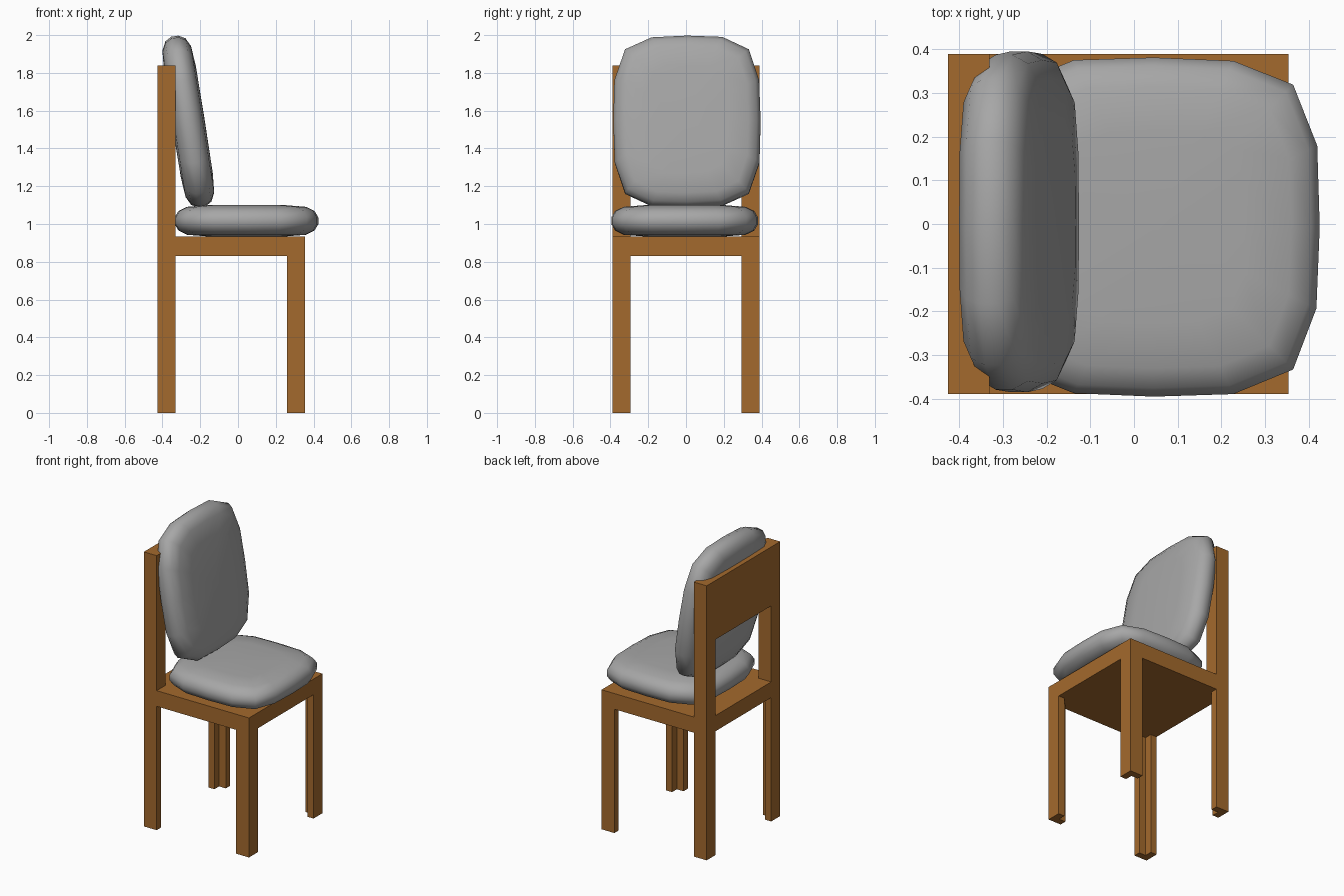
import bpy, bmesh
from math import radians
from mathutils import Matrix

if "Cube" in bpy.data.objects:
    bpy.data.objects.remove(bpy.data.objects["Cube"])


def material(name, rgb):
    m = bpy.data.materials.new(name)
    m.diffuse_color = (*rgb, 1)
    m.use_nodes = True
    m.node_tree.nodes["Principled BSDF"].inputs["Base Color"].default_value = m.diffuse_color
    return m


wood = material("wood", (0.37, 0.142, 0.026))
fabric = material("fabric", (0.385, 0.385, 0.385))


def make_object(name, bm, mat):
    bmesh.ops.recalc_face_normals(bm, faces=bm.faces)
    me = bpy.data.meshes.new(name)
    bm.to_mesh(me)
    bm.free()
    ob = bpy.data.objects.new(name, me)
    bpy.context.collection.objects.link(ob)
    me.materials.append(mat)
    return ob


def prism(name, points, offset):
    """Extrude a closed outline of 3D points along an offset."""
    bm = bmesh.new()
    face = bm.faces.new([bm.verts.new(p) for p in points])
    ext = bmesh.ops.extrude_face_region(bm, geom=[face])["geom"]
    bmesh.ops.translate(bm, vec=offset,
                        verts=[v for v in ext if isinstance(v, bmesh.types.BMVert)])
    # keep the starting cap so the prism is closed
    if not face.is_valid:
        bmesh.ops.holes_fill(bm, edges=bm.edges)
    return make_object(name, bm, wood)


X0, X1, Y = -0.426, 0.354, 0.389      # frame extents
W, T = 0.095, 0.045                   # leg width and wall thickness
Z0, Z1, TOP = 0.83, 0.935, 1.84       # seat slab and backrest heights

# seat slab
prism("seat_frame", [(X0, -Y, Z0), (X1, -Y, Z0), (X1, Y, Z0), (X0, Y, Z0)], (0, 0, Z1 - Z0))

# four angle-section legs, open towards the inside
angle = [(0, 0), (W, 0), (W, T), (T, T), (T, W), (0, W)]
for label, x, sx in (("front", X1, -1), ("back", X0, 1)):
    for side, sy in (("right", 1), ("left", -1)):
        prism(f"{label}_{side}_leg",
              [(x + sx * a, sy * (Y - b), 0) for a, b in angle], (0, 0, Z0))

# back posts joined by a broad top panel
arch = [(-Y, Z1), (-Y, TOP), (Y, TOP), (Y, Z1),
        (Y - W, Z1), (Y - W, 1.445), (W - Y, 1.445), (W - Y, Z1)]
prism("back_frame", [(X0, y, z) for y, z in arch], (W, 0, 0))


def cushion(name, hx, hy, hz, matrix):
    """Soft rounded pad made of stacked 16-sided outlines."""
    q = [(1, 0), (0.985, 0.48), (0.84, 0.84), (0.48, 0.98)]
    outline = []
    for _ in range(4):
        outline += q
        q = [(-b, a) for a, b in q]
    # distance in from the rim, height
    half = [(0.0, 0.22), (0.02, 0.62), (0.065, 0.88), (0.17, 0.98)]
    rows = [(i, -h) for i, h in reversed(half)] + half
    bm = bmesh.new()
    rings = [[bm.verts.new((a * (hx - i), b * (hy - i), h * hz)) for a, b in outline]
             for i, h in rows]
    for r, s in zip(rings, rings[1:]):
        for k in range(16):
            n = (k + 1) % 16
            bm.faces.new((r[k], r[n], s[n], s[k]))
    for ring, h in ((rings[0], -hz), (rings[-1], hz)):
        mid = bm.verts.new((0, 0, h))
        for k in range(16):
            bm.faces.new((ring[k], ring[(k + 1) % 16], mid))
    bm.transform(matrix)
    for f in bm.faces:
        f.smooth = True
    return make_object(name, bm, fabric)


# seat and leaning back cushions
cushion("seat_cushion", 0.38, 0.388, 0.084, Matrix.Translation((0.045, -0.007, 1.017)))
cushion("back_cushion", 0.458, 0.39, 0.087,
        Matrix.Translation((-0.263, 0.005, 1.542)) @ Matrix.Rotation(radians(-99), 4, 'Y'))
